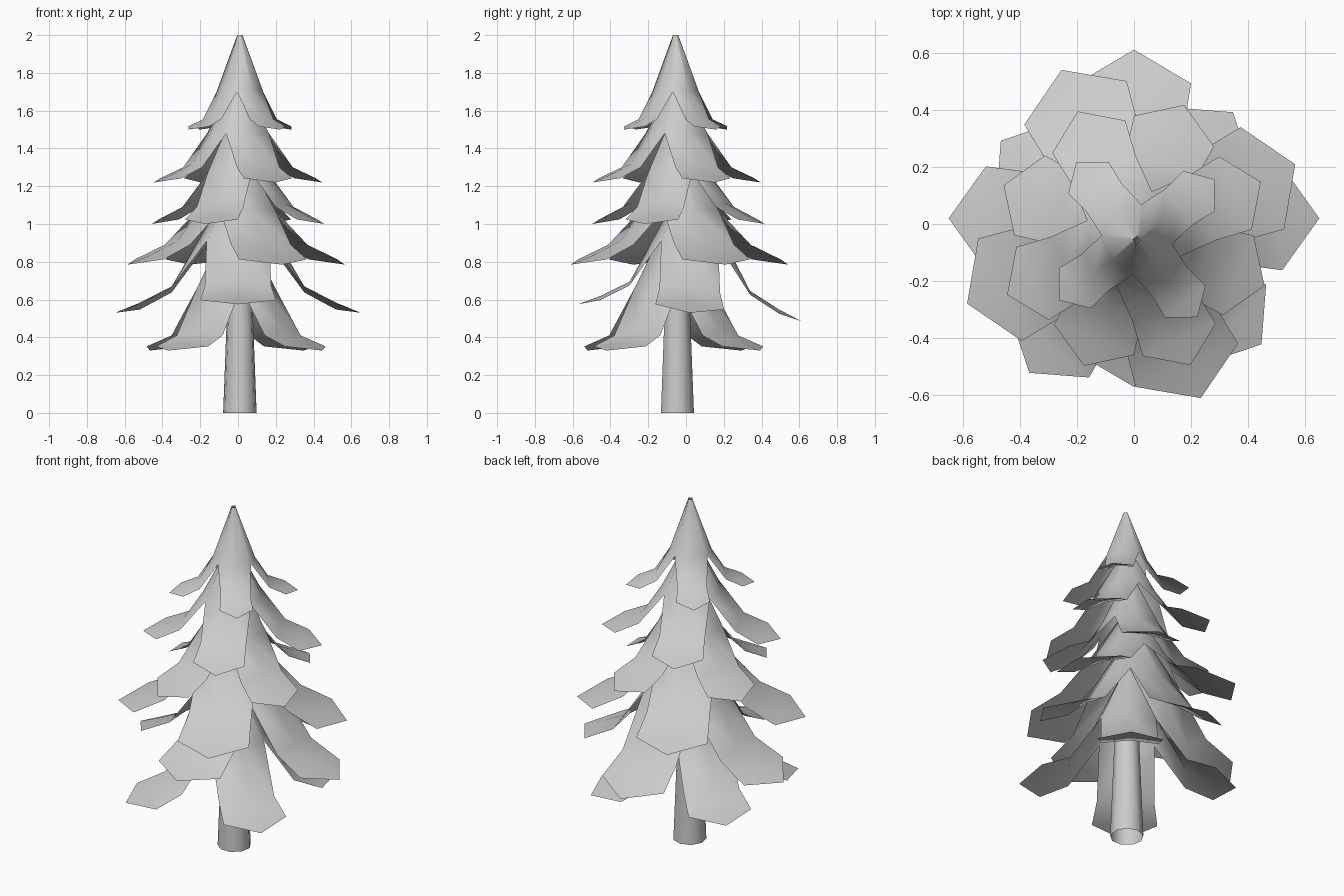
import bpy, bmesh
from math import radians, cos, sin
from mathutils import Vector

if "Cube" in bpy.data.objects:
    bpy.data.objects.remove(bpy.data.objects["Cube"])


def finish(name, bm, angle):
    bmesh.ops.remove_doubles(bm, verts=bm.verts, dist=0.002)
    bmesh.ops.recalc_face_normals(bm, faces=bm.faces)
    mesh = bpy.data.meshes.new(name)
    bm.to_mesh(mesh)
    bm.free()
    obj = bpy.data.objects.new(name, mesh)
    bpy.context.collection.objects.link(obj)
    bpy.ops.object.select_all(action='DESELECT')
    obj.select_set(True)
    bpy.context.view_layer.objects.active = obj
    bpy.ops.object.shade_smooth_by_angle(angle=radians(angle))
    return obj


def bough_layer(name, cx, cy, turn, R, top, split, knee, tip, width,
                tilt=0.0, squash=1.0):
    """Four drooping fronds joined into a cone above the split height."""
    bm = bmesh.new()
    h = knee - tip
    # rows: radius, half width, centre height, edge height
    rows = [
        (0.01, 0.01, top, top),
        (0.255 * R, 0.255 * R, split, split),
        (0.54 * R, 0.88 * width, knee, knee - 0.02),
        (0.80 * R, width, tip + 0.38 * h, tip + 0.22 * h),
    ]
    for k in range(4):
        a = radians(turn + 90 * k)
        out = Vector((cos(a), sin(a), 0))
        side = Vector((-sin(a), cos(a), 0))

        def vert(r, s, z):
            p = out * r + side * s
            return bm.verts.new((cx + p.x, cy + p.y * squash, z - tilt * p.y / R))

        grid = []
        for i, (r, w, zc, ze) in enumerate(rows):
            mid = r * 1.3 if i == 1 else r
            grid.append([vert(r, -w, ze), vert(mid, 0, zc), vert(r, w, ze)])
        for lo, hi in zip(grid, grid[1:]):
            for j in range(2):
                bm.faces.new((lo[j], hi[j], hi[j + 1], lo[j + 1]))
        # pointed end
        end = vert(R, 0, tip)
        last = grid[-1]
        bm.faces.new((last[0], end, last[1]))
        bm.faces.new((last[1], end, last[2]))
    return finish(name, bm, 60)


# Trunk, open at both ends
bm = bmesh.new()
bmesh.ops.create_cone(bm, cap_ends=False, segments=9, radius1=0.09,
                      radius2=0.06, depth=0.78)
bmesh.ops.translate(bm, verts=bm.verts, vec=(0.01, -0.048, 0.39))
finish("trunk", bm, 50)

# Bough layers, top to bottom:
# centre x, y, turn, radius, top, split, knee, tip, half width, tilt, y squash
layers = [
    (0.01, -0.055, 38, 0.345, 2.00, 1.70, 1.575, 1.50, 0.09),
    (0.00, -0.05, 24, 0.487, 1.78, 1.48, 1.32, 1.22, 0.14),
    (0.00, -0.04, 69, 0.49, 1.62, 1.27, 1.11, 1.00, 0.15),
    (-0.01, -0.035, 23, 0.625, 1.42, 1.07, 0.91, 0.785, 0.195),
    (0.00, 0.02, 0, 0.65, 1.26, 0.90, 0.67, 0.53, 0.20, 0.045, 0.91),
    (-0.01, -0.065, 52, 0.58, 1.06, 0.66, 0.43, 0.33, 0.175),
]
for n, args in enumerate(layers, 1):
    bough_layer(f"bough_layer_{n}", *args)
